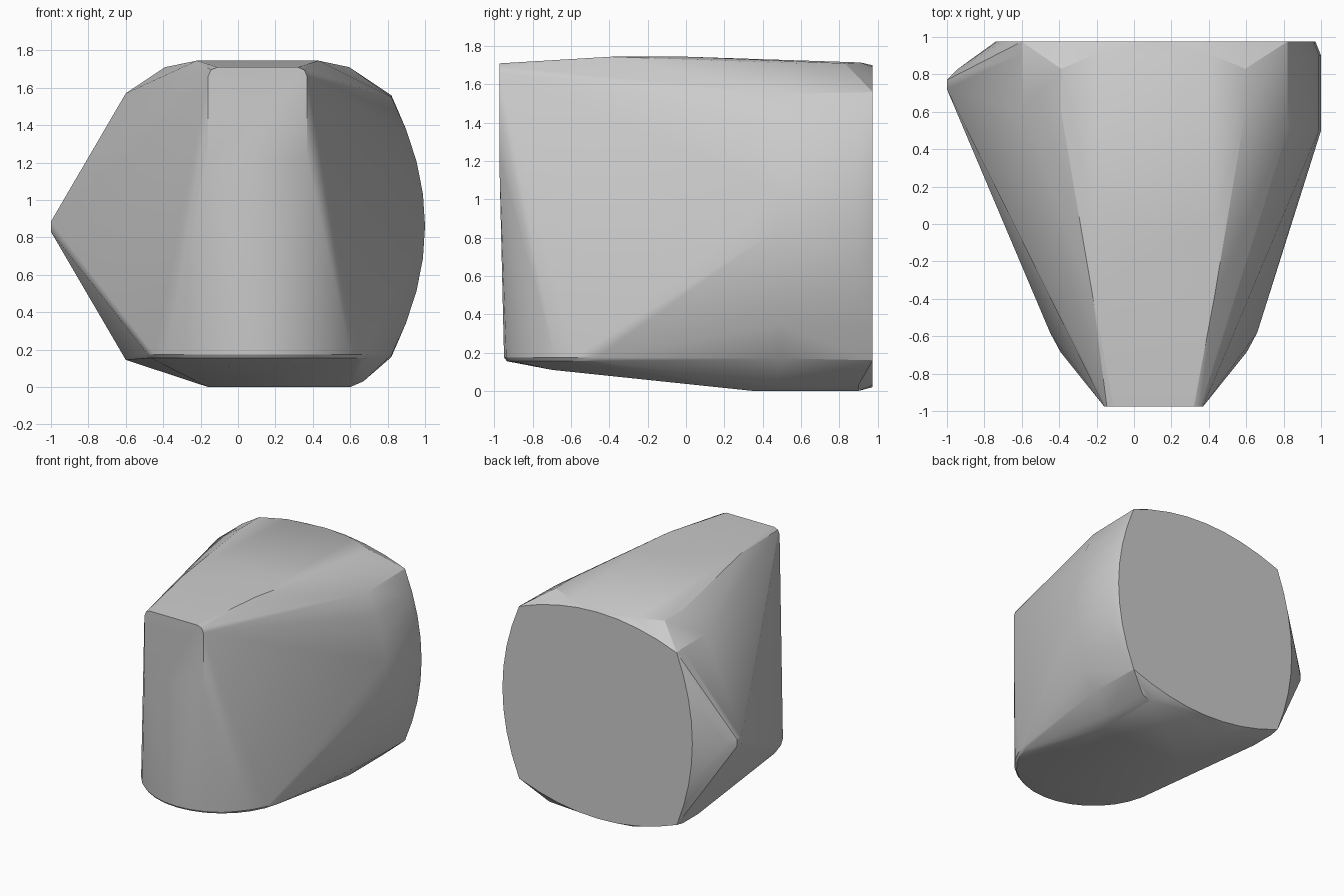
import bpy, bmesh
from math import sin, cos, radians

cube = bpy.data.objects.get("Cube")
if cube:
    bpy.data.objects.remove(cube, do_unlink=True)

CX, CZ = 0.11, 0.86      # centre of the rear end
points = []


def add(xs, ys, zs):
    """Every combination of the given coordinates."""
    points.extend((x, y, z) for x in xs for y in ys for z in zs)


def bulge(start, end, sag, steps, place):
    """A shallow arc of points between two corners."""
    for i in range(steps + 1):
        t = i / steps
        place(start + (end - start) * t, sag * 4 * t * (1 - t))


# Flat rear end: a square with bulging sides
LOW, HIGH = 0.16, 1.56
bulge(LOW, HIGH, 0.14, 8, lambda z, s: add([-0.6 - s], [0.975], [z]))
bulge(LOW, HIGH, 0.15, 8, lambda z, s: add([0.82 + s], [0.975], [z]))
bulge(-0.6, 0.82, 0.14, 8, lambda x, s: add([x], [0.975], [HIGH + s]))
bulge(-0.6, 0.82, 0.14, 8, lambda x, s: add([x], [0.975], [LOW - s]))

# Left flank: curved band ahead of the rear end
bulge(0.17, 1.55, 0.18, 8, lambda z, s: add([0.82 + s], [0.5, 0.9], [z]))

# Roof: shallow crown and its shoulders
add([-0.22, 0.43], [-0.39, 0.0], [1.745])
add([-0.39, 0.595], [0.6, 0.83], [1.71])
add([-0.2, 0.4], [0.91], [1.715])
add([-0.6], [0.6, 0.91], [1.57])
add([0.815], [0.6, 0.91], [1.555])

# Pointed right flank
add([-1.0], [0.72, 0.77], [0.83, 0.885])
add([-0.94], [0.83], [0.86])

# Narrow front panel with rounded top corners
add([-0.16, 0.37], [-0.975], [1.22, 1.66])
add([-0.145, 0.355], [-0.975], [1.695])
add([-0.11, 0.32], [-0.975], [1.71])

# Rounded lower front rim
for i in range(17):
    a = radians(-180 + i * 11.25)
    for r, z in ((0.6, 0.175), (0.585, 0.155)):
        add([0.105 + r * cos(a)], [-0.35 + r * sin(a)], [z])
add([-0.05, 0.3], [-0.7], [0.11])

# Underside
add([-0.16, 0.6], [0.35, 0.9], [0.0])
add([0.67], [0.47, 0.9], [0.03])
add([-0.6], [0.7, 0.9], [0.145])

# Skin stretched over the control points
bm = bmesh.new()
for p in points:
    bm.verts.new(p)
bmesh.ops.remove_doubles(bm, verts=bm.verts, dist=0.002)
hull = bmesh.ops.convex_hull(bm, input=bm.verts)
loose = {g for g in hull["geom_interior"] + hull["geom_unused"]
         if isinstance(g, bmesh.types.BMVert)}
bmesh.ops.delete(bm, geom=list(loose), context='VERTS')
bmesh.ops.dissolve_limit(bm, angle_limit=radians(1.5), verts=bm.verts, edges=bm.edges)
bmesh.ops.recalc_face_normals(bm, faces=bm.faces)

mesh = bpy.data.meshes.new("body_shell")
bm.to_mesh(mesh)
bm.free()
shell = bpy.data.objects.new("body_shell", mesh)
bpy.context.collection.objects.link(shell)

# Plain grey material
grey = bpy.data.materials.new("light_grey")
grey.use_nodes = True
colour = (0.6, 0.6, 0.6, 1.0)
grey.diffuse_color = colour
grey.node_tree.nodes["Principled BSDF"].inputs["Base Color"].default_value = colour
mesh.materials.append(grey)

# Smooth shading with crisp edges
bpy.ops.object.select_all(action='DESELECT')
shell.select_set(True)
bpy.context.view_layer.objects.active = shell
bpy.ops.object.shade_smooth_by_angle(angle=radians(22))
